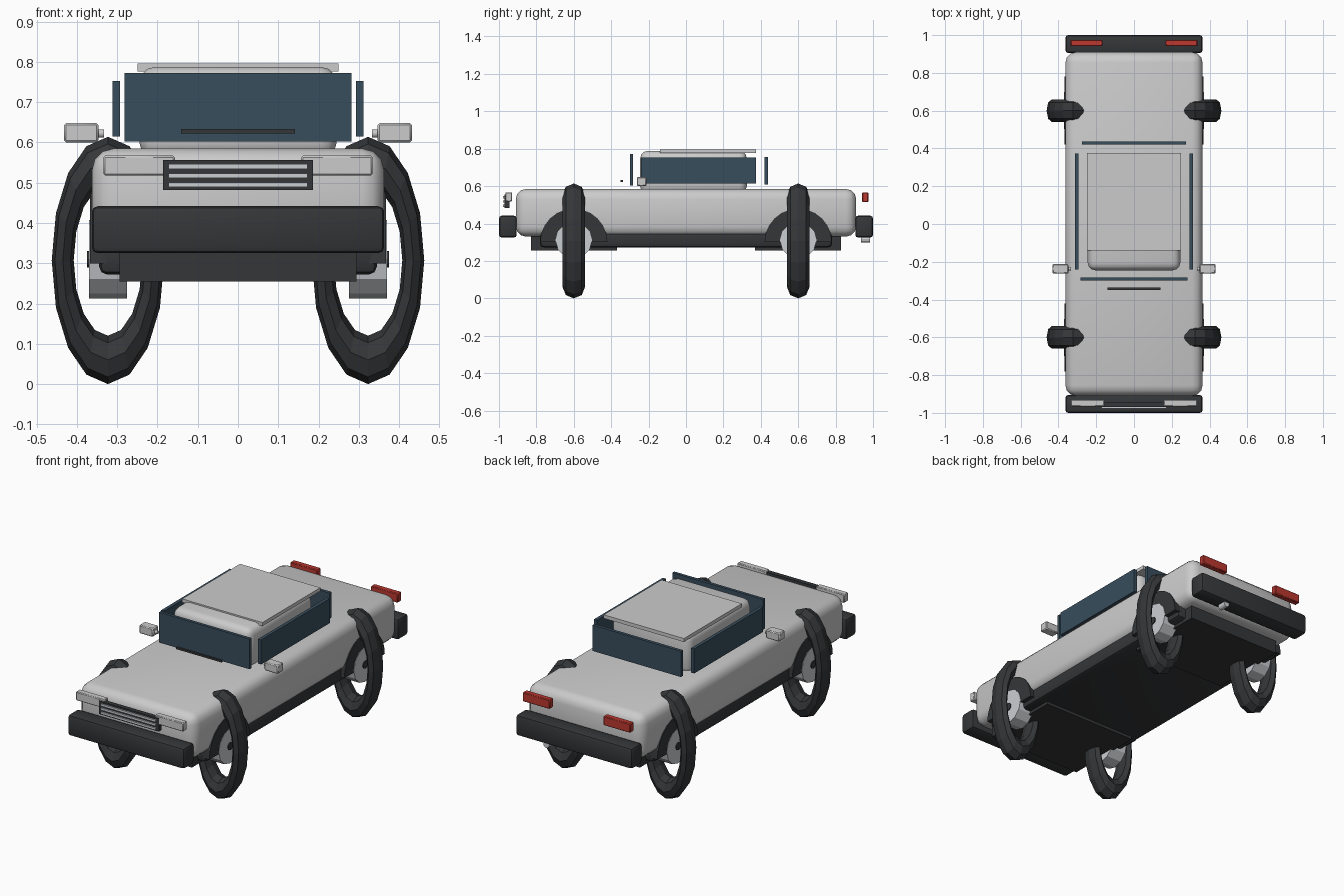
import bpy, bmesh, math
from mathutils import Matrix

if "Cube" in bpy.data.objects:
    bpy.data.objects.remove(bpy.data.objects["Cube"])


def material(name, rgb):
    m = bpy.data.materials.new(name)
    m.diffuse_color = (*rgb, 1)
    m.use_nodes = True
    m.node_tree.nodes["Principled BSDF"].inputs["Base Color"].default_value = m.diffuse_color
    return m


RUBBER = material("dark_rubber", (0.035, 0.037, 0.04))
GLASS = material("blue_glass", (0.04, 0.075, 0.11))
RED = material("red_lens", (0.5, 0.04, 0.03))
WHITE = material("white_lens", (0.85, 0.85, 0.85))
METAL = material("light_metal", (0.6, 0.62, 0.65))


def finish(bm, name, mat=None, smooth=False):
    bmesh.ops.recalc_face_normals(bm, faces=bm.faces)
    me = bpy.data.meshes.new(name)
    bm.to_mesh(me)
    bm.free()
    ob = bpy.data.objects.new(name, me)
    bpy.context.collection.objects.link(ob)
    if mat:
        me.materials.append(mat)
    if smooth:
        bpy.context.view_layer.objects.active = ob
        ob.select_set(True)
        bpy.ops.object.shade_smooth_by_angle(angle=math.radians(40))
        ob.select_set(False)
    return ob


def box(name, x, y, z, mat=None, bevel=0, seg=3):
    """Box from (min, max) ranges, with optional rounded edges."""
    bm = bmesh.new()
    size = [b - a for a, b in (x, y, z)]
    mid = [(a + b) / 2 for a, b in (x, y, z)]
    bmesh.ops.create_cube(bm, size=1, matrix=Matrix.Translation(mid) @ Matrix.Diagonal((*size, 1)))
    if bevel:
        bmesh.ops.bevel(bm, geom=bm.edges[:], offset=bevel, segments=seg, profile=0.5, affect='EDGES')
    return finish(bm, name, mat, bool(bevel))


def cylinder(name, center, r, depth, axis, mat, sides=12):
    bm = bmesh.new()
    rot = Matrix.Rotation(math.pi / 2, 4, 'Y' if axis == 'X' else 'X')
    bmesh.ops.create_cone(bm, cap_ends=True, segments=sides, radius1=r, radius2=r, depth=depth,
                          matrix=Matrix.Translation(center) @ rot)
    return finish(bm, name, mat)


def tyre(name, x, y, z):
    """Faceted ring around the y axis, squashed sideways."""
    bm = bmesh.new()
    n, k, R, r = 16, 8, 0.247, 0.06
    rings = []
    for i in range(n):
        a = 2 * math.pi * i / n
        ring = []
        for j in range(k):
            b = 2 * math.pi * j / k
            d = R + r * math.cos(b)
            ring.append(bm.verts.new((x + 0.455 * d * math.cos(a), y + r * math.sin(b), z + d * math.sin(a))))
        rings.append(ring)
    for i in range(n):
        p, q = rings[i], rings[(i + 1) % n]
        for j in range(k):
            bm.faces.new((p[j], q[j], q[(j + 1) % k], p[(j + 1) % k]))
    return finish(bm, name, RUBBER)


def arch(name, x0, x1, y, z, r):
    """Half disc behind a wheel."""
    bm = bmesh.new()
    pts = [(r * math.cos(math.pi * i / 12), r * math.sin(math.pi * i / 12)) for i in range(13)]
    f = bm.faces.new([bm.verts.new((x0, y + a, z + b)) for a, b in pts])
    ext = bmesh.ops.extrude_face_region(bm, geom=[f])
    bm.faces.new([v for v in f.verts]) if not f.is_valid else None
    bmesh.ops.translate(bm, vec=(x1 - x0, 0, 0),
                        verts=[g for g in ext['geom'] if isinstance(g, bmesh.types.BMVert)])
    return finish(bm, name, RUBBER)


def span(s, a, b):
    return tuple(sorted((s * a, s * b)))


# Body, chassis and under-pans
box("body", (-0.363, 0.363), (-0.91, 0.91), (0.33, 0.585), None, 0.055)
box("chassis", (-0.345, 0.345), (-0.78, 0.78), (0.272, 0.36), RUBBER, 0.02, 2)
for end, s in (("front", -1), ("rear", 1)):
    box(end + "_under_pan", (-0.294, 0.294), span(s, 0.37, 0.83), (0.255, 0.345), RUBBER)
    box(end + "_bumper", (-0.363, 0.363), span(s, 0.905, 1.0), (0.325, 0.442), RUBBER, 0.015, 2)

# Cabin and roof
box("cabin", (-0.245, 0.245), (-0.245, 0.325), (0.56, 0.788), None, 0.04)
box("roof_panel", (-0.25, 0.25), (-0.14, 0.375), (0.776, 0.796), None)

# Glass and wiper
box("windshield", (-0.282, 0.282), (-0.3, -0.283), (0.603, 0.773), GLASS)
box("rear_window", (-0.275, 0.275), (0.42, 0.438), (0.61, 0.755), GLASS)
box("wiper", (-0.141, 0.141), (-0.349, -0.337), (0.622, 0.633), RUBBER)

# Grille with bars
box("grille", (-0.186, 0.186), (-0.97, -0.945), (0.482, 0.556), RUBBER)
for i in range(3):
    z = 0.495 + 0.0225 * i
    box(f"grille_bar_{i}", (-0.172, 0.172), (-0.978, -0.965), (z - 0.006, z + 0.006), METAL)

# Exhaust
cylinder("exhaust", (0.18, 0.96, 0.316), 0.018, 0.05, 'Y', METAL)

# Paired parts on both sides
for side, s in (("right", 1), ("left", -1)):
    box(side + "_window", span(s, 0.293, 0.312), (-0.24, 0.373), (0.615, 0.753), GLASS)
    box(side + "_mirror", span(s, 0.347, 0.432), (-0.263, -0.212), (0.6, 0.648), None, 0.005, 1)
    cylinder(side + "_mirror_stub", (s * 0.345, -0.237, 0.622), 0.01, 0.024, 'X', None)
    box(side + "_headlight", span(s, 0.157, 0.334), (-0.966, -0.93), (0.518, 0.567), WHITE, 0.004, 1)
    box(side + "_taillight", span(s, 0.167, 0.335), (0.942, 0.975), (0.515, 0.567), RED, 0.004, 1)
    for end, y in (("front", -0.6), ("rear", 0.6)):
        n = f"{end}_{side}_"
        tyre(n + "tyre", s * 0.323, y, 0.307)
        cylinder(n + "hub", (s * 0.323, y, 0.31), 0.098, 0.094, 'X', METAL)
        cylinder(n + "hub_cap", (s * 0.36, y, 0.31), 0.021, 0.03, 'X', RUBBER)
        arch(n + "wheel_arch", s * 0.31, s * 0.368, y, 0.3, 0.18)
